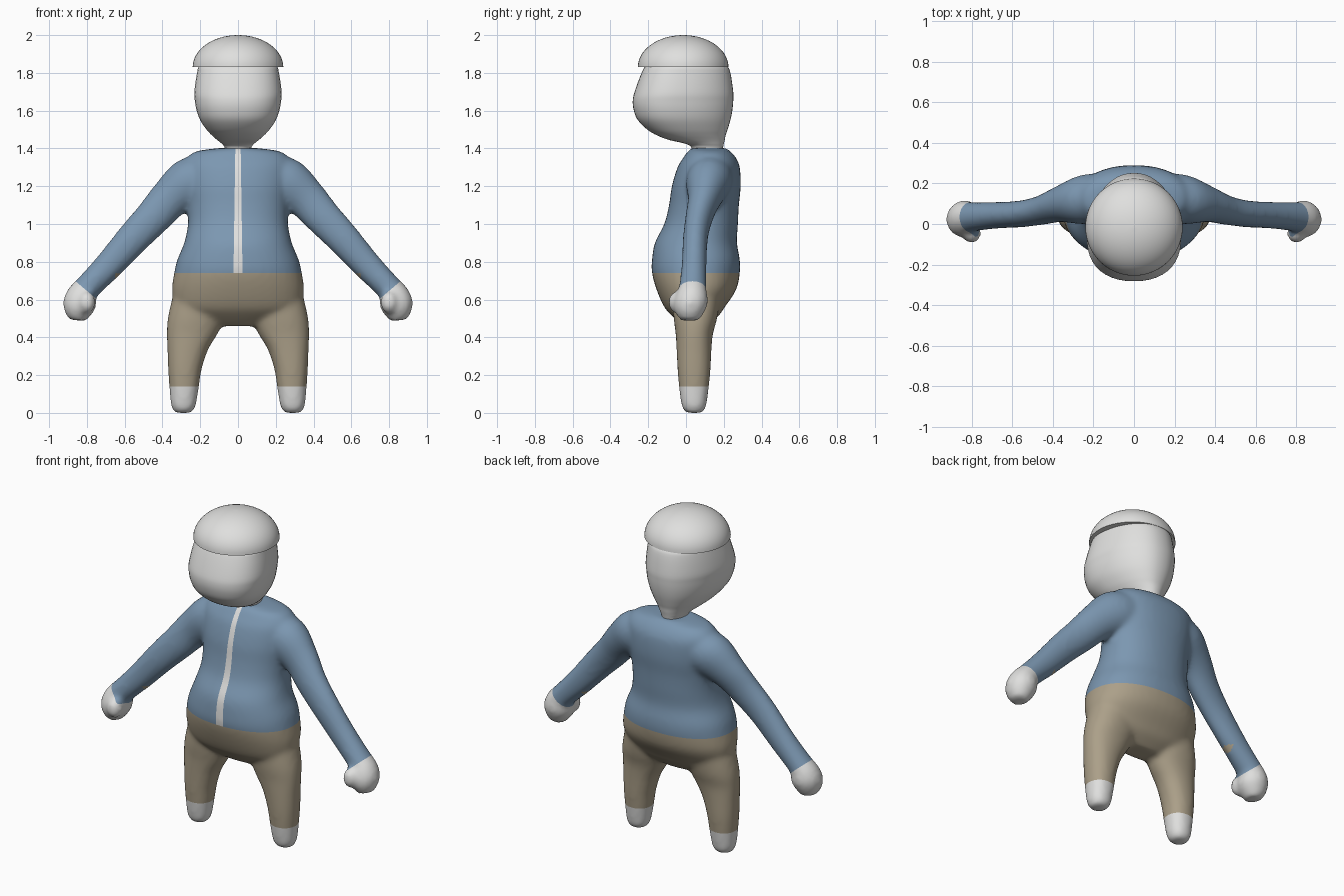
import bpy, bmesh, math
from mathutils import Vector

cube = bpy.data.objects.get("Cube")
if cube:
    bpy.data.objects.remove(cube)


def material(name, rgb):
    m = bpy.data.materials.new(name)
    m.use_nodes = True
    m.diffuse_color = (*rgb, 1)
    m.node_tree.nodes["Principled BSDF"].inputs["Base Color"].default_value = (*rgb, 1)
    return m


WHITE = material("soft white", (0.74, 0.74, 0.73))
BLUE = material("jacket blue", (0.20, 0.31, 0.44))
TAN = material("trouser tan", (0.41, 0.35, 0.25))


def refine(rows, steps=4):
    """Smooth interpolation through a list of equal-length rows."""
    out = []
    for i in range(len(rows) - 1):
        a, b = rows[max(i - 1, 0)], rows[i]
        c, d = rows[i + 1], rows[min(i + 2, len(rows) - 1)]
        for s in range(steps):
            t = s / steps
            out.append([q + 0.5 * t * (r - p + t * (2*p - 5*q + 4*r - w + t * (3*(q - r) + w - p)))
                        for p, q, r, w in zip(a, b, c, d)])
    return out + [list(rows[-1])]


def loft(bm, rings, power=2.2, taper=0.0, sides=40):
    """Skin rings given as (centre, half axis u, half axis v) and cap both ends."""
    e = 2 / power
    loops = []
    for centre, u, v in rings:
        loop = []
        for k in range(sides):
            a = 2 * math.pi * k / sides
            c, s = math.cos(a), math.sin(a)
            c = math.copysign(abs(c) ** e, c)
            s = math.copysign(abs(s) ** e, s)
            loop.append(bm.verts.new(centre + u * c * (1 - taper * s) + v * s))
        loops.append(loop)
    for lo, hi in zip(loops, loops[1:]):
        for k in range(sides):
            n = (k + 1) % sides
            bm.faces.new((lo[k], lo[n], hi[n], hi[k]))
    bm.faces.new(loops[0])
    bm.faces.new(loops[-1])


def upright(rows, side=1):
    """Rings from rows of height, front y, back y, half width, centre x."""
    return [(Vector((side * x, (f + b) / 2, z)), Vector((h, 0, 0)), Vector((0, (b - f) / 2, 0)))
            for z, f, b, h, x in refine(rows)]


def limb(rows, side):
    """Rings across a path from rows of x, y, z, radius in plane, radius in depth."""
    rows = refine(rows)
    rings = []
    for i, (x, y, z, r, d) in enumerate(rows):
        p, q = rows[max(i - 1, 0)], rows[min(i + 1, len(rows) - 1)]
        across = Vector((p[2] - q[2], 0, q[0] - p[0])).normalized() * r
        across.x *= side
        rings.append((Vector((side * x, y, z)), across, Vector((0, d, 0))))
    return rings


def finish(bm, name, mats):
    bmesh.ops.recalc_face_normals(bm, faces=bm.faces)
    for f in bm.faces:
        f.smooth = len(f.verts) < 10
    mesh = bpy.data.meshes.new(name)
    bm.to_mesh(mesh)
    bm.free()
    for m in mats:
        mesh.materials.append(m)
    ob = bpy.data.objects.new(name, mesh)
    bpy.context.collection.objects.link(ob)
    return ob


# Torso, legs, arms and hands, fused into one soft body
torso = [(0.46, -0.01, 0.11, 0.16, 0), (0.51, -0.07, 0.17, 0.27, 0), (0.56, -0.115, 0.205, 0.33, 0),
         (0.65, -0.155, 0.265, 0.35, 0), (0.74, -0.18, 0.285, 0.338, 0), (0.81, -0.18, 0.285, 0.322, 0),
         (0.9, -0.165, 0.27, 0.285, 0), (1.0, -0.115, 0.275, 0.265, 0), (1.1, -0.09, 0.28, 0.267, 0),
         (1.2, -0.075, 0.29, 0.28, 0), (1.3, -0.045, 0.285, 0.285, 0), (1.35, -0.015, 0.265, 0.27, 0),
         (1.385, 0.01, 0.235, 0.22, 0), (1.402, 0.03, 0.21, 0.1, 0)]
leg = [(-0.01, 0.0, 0.085, 0.045, 0.29), (0.02, -0.02, 0.105, 0.062, 0.289), (0.06, -0.028, 0.112, 0.07, 0.288),
       (0.14, -0.038, 0.122, 0.079, 0.285), (0.23, -0.045, 0.13, 0.089, 0.281), (0.335, -0.05, 0.135, 0.108, 0.266),
       (0.42, -0.055, 0.143, 0.135, 0.242), (0.5, -0.065, 0.165, 0.15, 0.222), (0.6, -0.07, 0.18, 0.15, 0.2)]
arm = [(0.17, 0.13, 1.25, 0.12, 0.12), (0.26, 0.12, 1.215, 0.132, 0.12), (0.36, 0.1, 1.135, 0.108, 0.09),
       (0.45, 0.07, 1.035, 0.097, 0.073), (0.555, 0.05, 0.925, 0.088, 0.066), (0.68, 0.043, 0.785, 0.077, 0.066),
       (0.80, 0.035, 0.66, 0.07, 0.073), (0.825, 0.03, 0.625, 0.08, 0.083), (0.838, 0.025, 0.58, 0.088, 0.09),
       (0.845, 0.02, 0.535, 0.075, 0.078), (0.848, 0.02, 0.49, 0.045, 0.05)]
bm = bmesh.new()
loft(bm, upright(torso))
for side in (-1, 1):
    loft(bm, upright(leg, side))
    loft(bm, limb(arm, side), power=2)
    thumb = bmesh.ops.create_uvsphere(bm, u_segments=20, v_segments=12, radius=0.046)["verts"]
    for v in thumb:
        v.co = Vector((v.co.x + side * 0.8, v.co.y - 0.048, v.co.z * 1.3 + 0.585))
body = finish(bm, "body", (BLUE, TAN, WHITE))
mod = body.modifiers.new("fuse", 'REMESH')
mod.mode = 'VOXEL'
mod.voxel_size = 0.014
mod = body.modifiers.new("soften", 'SMOOTH')
mod.factor = 0.5
mod.iterations = 9
graph = bpy.context.evaluated_depsgraph_get()
fused = bpy.data.meshes.new_from_object(body.evaluated_get(graph))
body.modifiers.clear()

bm = bmesh.new()
bm.from_mesh(fused)
low = min(v.co.z for v in bm.verts)
for v in bm.verts:
    v.co.z -= low * max(0, 1 - v.co.z / 0.3)


def cut(point, normal, where):
    """Slice only the faces whose centre passes the test."""
    faces = [f for f in bm.faces if where(f.calc_center_median())]
    geom = set(faces)
    for f in faces:
        geom.update(f.verts, f.edges)
    bmesh.ops.bisect_plane(bm, geom=list(geom), plane_co=point, plane_no=normal, dist=1e-5)


WAIST, ANKLE, SLOPE = 0.74, 0.14, 0.015
WRIST, WRIST_DIR = Vector((0.807, 0, 0.652)), Vector((0.65, 0, -0.76))

# Colour borders: waist, ankles, cuffs and front zip
for height in (WAIST, ANKLE):
    cut((0, 0, height), (0, 0, 1), lambda c: abs(c.x) < 0.5)
for side in (-1, 1):
    cut((side * WRIST.x, 0, WRIST.z), (side * WRIST_DIR.x, 0, WRIST_DIR.z), lambda c: side * c.x > 0.65)
    cut((side * 0.024, 0, WAIST), (side, 0, SLOPE), lambda c: c.y < 0.1 and abs(c.x) < 0.1 and c.z > WAIST)
for f in bm.faces:
    c = f.calc_center_median()
    x = abs(c.x)
    if x > 0.65:
        f.material_index = 2 if (Vector((x, 0, c.z)) - WRIST).dot(WRIST_DIR) > 0 else 0
    elif c.z < WAIST:
        f.material_index = 2 if c.z < ANKLE else 1
    else:
        f.material_index = 2 if c.y < 0.09 and x < 0.024 - SLOPE * (c.z - WAIST) else 0
    f.smooth = True
bm.to_mesh(body.data)
bm.free()
bpy.data.meshes.remove(fused)

# Head with neck
head = [(1.33, 0.04, 0.18, 0.06, 0), (1.4, 0.03, 0.195, 0.068, 0), (1.424, 0.0, 0.2, 0.083, 0),
        (1.445, -0.09, 0.205, 0.108, 0), (1.47, -0.155, 0.21, 0.136, 0), (1.5, -0.205, 0.22, 0.163, 0),
        (1.55, -0.255, 0.235, 0.196, 0), (1.6, -0.276, 0.245, 0.214, 0), (1.65, -0.282, 0.25, 0.223, 0),
        (1.7, -0.272, 0.25, 0.226, 0), (1.8, -0.235, 0.235, 0.212, 0), (1.84, -0.21, 0.215, 0.198, 0),
        (1.9, -0.14, 0.15, 0.13, 0)]
bm = bmesh.new()
loft(bm, upright(head), power=2.25, taper=0.18, sides=48)
finish(bm, "head", (WHITE,))

# Domed cap with a flat underside
bm = bmesh.new()
dome = []
for i in range(17):
    a = 0.5 * math.pi * i / 16.3
    r = 0.24 * math.cos(a)
    dome.append((Vector((0, -0.015, 1.83 + 0.17 * math.sin(a))), Vector((r, 0, 0)), Vector((0, r, 0))))
loft(bm, dome, power=2, sides=48)
finish(bm, "cap", (WHITE,))
